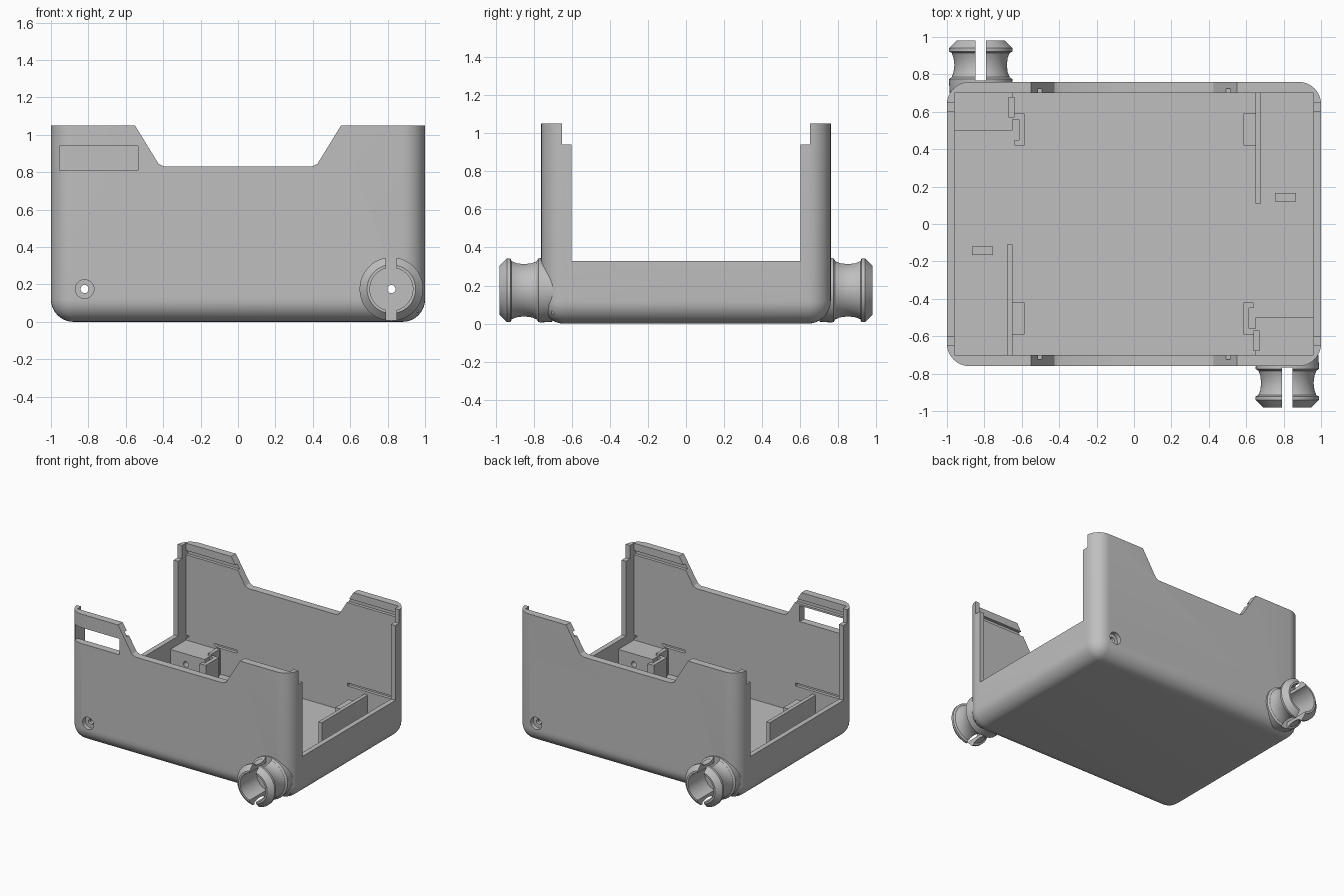
import bpy, bmesh, math
from mathutils import Matrix, Vector

if "Cube" in bpy.data.objects:
    bpy.data.objects.remove(bpy.data.objects["Cube"], do_unlink=True)

grey = bpy.data.materials.new("plain grey")
grey.use_nodes = True
grey.diffuse_color = (0.52, 0.52, 0.52, 1)
grey.node_tree.nodes["Principled BSDF"].inputs["Base Color"].default_value = (0.52, 0.52, 0.52, 1)


def finish(bm, name):
    bmesh.ops.recalc_face_normals(bm, faces=bm.faces)
    mesh = bpy.data.meshes.new(name)
    bm.to_mesh(mesh)
    bm.free()
    mesh.materials.append(grey)
    obj = bpy.data.objects.new(name, mesh)
    bpy.context.collection.objects.link(obj)
    return obj


def box(name, lo, hi, round_size=0, segments=1):
    """Box between two corners; every edge but the top rim may be rounded."""
    bm = bmesh.new()
    bmesh.ops.create_cube(bm, size=1)
    lo, hi = Vector(lo), Vector(hi)
    for v in bm.verts:
        v.co = (lo + hi) / 2 + v.co * (hi - lo)
    if round_size:
        edges = [e for e in bm.edges if min(v.co.z for v in e.verts) < hi.z - 0.001]
        bmesh.ops.bevel(bm, geom=edges, offset=round_size, segments=segments,
                        profile=0.5, affect='EDGES')
    return finish(bm, name)


def turned(name, profile, x, z, sign, sides=48):
    """Solid turned about a y axis; profile is (radius, distance along y)."""
    bm = bmesh.new()
    rings = [[bm.verts.new((x + r * math.cos(a), sign * y, z + r * math.sin(a)))
              for a in (2 * math.pi * i / sides for i in range(sides))]
             for r, y in profile]
    for a, b in zip(rings, rings[1:]):
        for i in range(sides):
            j = (i + 1) % sides
            bm.faces.new((a[i], a[j], b[j], b[i]))
    bm.faces.new(rings[0])
    bm.faces.new(rings[-1])
    return finish(bm, name)


def prism(name, points, depth):
    """Front outline extruded through the whole model along y."""
    bm = bmesh.new()
    face = bm.faces.new([bm.verts.new((x, -depth, z)) for x, z in points])
    new = bmesh.ops.extrude_face_region(bm, geom=[face])["geom"]
    bmesh.ops.translate(bm, vec=(0, 2 * depth, 0),
                        verts=[v for v in new if isinstance(v, bmesh.types.BMVert)])
    return finish(bm, name)


def cut(target, cutter):
    cutter.hide_render = True
    mod = target.modifiers.new("cut", 'BOOLEAN')
    mod.operation, mod.solver, mod.object = 'DIFFERENCE', 'EXACT', cutter
    bpy.context.view_layer.objects.active = target
    bpy.ops.object.modifier_apply(modifier=mod.name)
    bpy.data.objects.remove(cutter, do_unlink=True)


def pair(name, lo, hi):
    """Box plus its copy turned half way round the z axis."""
    first = box(name + "_front", lo, hi)
    second = box(name + "_back", lo, hi)
    second.data.transform(Matrix.Rotation(math.pi, 4, 'Z'))
    return [first, second]


AXIS_X, AXIS_Z = 0.82, 0.175

# Rounded tray, hollowed, with low sides and corner posts
shell = box("tray_shell", (-1, -0.76, 0), (1, 0.76, 1.05), 0.12, 10)
cut(shell, box("hollow", (-0.96, -0.70, 0.065), (0.96, 0.70, 1.2)))
cut(shell, box("side_opening", (-1.1, -0.60, 0.33), (1.1, 0.60, 1.2)))
cut(shell, box("post_step", (-1.1, -0.65, 0.94), (1.1, 0.65, 1.2)))

# Dip in the long walls
dip = [(-0.643, 1.2), (-0.425, 0.845), (-0.395, 0.83),
       (0.395, 0.83), (0.425, 0.845), (0.643, 1.2)]
cut(shell, prism("wall_dip", dip, 1))

# Window in the front tab
cut(shell, box("window", (-0.955, -0.9, 0.81), (-0.535, -0.6, 0.94)))

# Inside grooves under the tab rims and above the mounting blocks
for s in (-1, 1):
    ys = sorted((s * 0.6, s * 0.725))
    cut(shell, box("rim_groove", (-0.96, ys[0], 0.955), (0.96, ys[1], 0.99)))
    for x in (-0.96, 0.5):
        cut(shell, box("wall_groove", (x, ys[0], 0.275), (x + 0.46, ys[1], 0.30)))

# Slotted pegs
peg_profile = [(0.165, 0.70), (0.17, 0.775), (0.155, 0.785), (0.145, 0.81),
               (0.14, 0.85), (0.145, 0.89), (0.155, 0.915), (0.17, 0.922),
               (0.17, 0.94), (0.13, 0.98)]
pegs = []
for label, s in (("front", -1), ("back", 1)):
    x = -s * AXIS_X
    peg = turned(label + "_peg", peg_profile, x, AXIS_Z, s)
    cut(peg, turned("bore", [(0.115, 0.765), (0.115, 1.1)], x, AXIS_Z, s))
    ys = sorted((s * 0.768, s * 1.1))
    cut(peg, box("slot", (x - 0.028, ys[0], -0.1), (x + 0.028, ys[1], 0.5)))
    pegs.append(peg)
    # Recess for the screw head at the opposite end of the same wall
    cut(shell, turned("screw_recess", [(0.05, 0.725), (0.05, 0.9)], -x, AXIS_Z, s))

# Inner mounting blocks, brackets, partitions and small clips
blocks = pair("mount_block", (0.65, -0.705, 0.05), (0.965, -0.50, 0.26))
pair("block_bracket", (0.585, -0.59, 0.05), (0.652, -0.56, 0.26))
pair("block_bracket_lip", (0.585, -0.56, 0.05), (0.615, -0.42, 0.26))
pair("block_bracket_end", (0.61, -0.45, 0.05), (0.64, -0.42, 0.26))
pair("block_rib", (0.64, -0.68, 0.05), (0.67, -0.57, 0.28))
pair("partition", (-0.68, -0.705, 0.05), (-0.65, -0.11, 0.25))
pair("partition_bracket", (-0.652, -0.59, 0.05), (-0.585, -0.42, 0.23))
pair("floor_clip", (-0.865, -0.165, 0.05), (-0.755, -0.12, 0.13))

# Screw holes straight through
for obj in [shell] + pegs + blocks:
    for x in (-AXIS_X, AXIS_X):
        cut(obj, turned("screw_hole", [(0.022, -1.2), (0.022, 1.2)], x, AXIS_Z, 1, 20))

# Smooth rounds with crisp edges
for obj in [shell] + pegs:
    bpy.ops.object.select_all(action='DESELECT')
    obj.select_set(True)
    bpy.context.view_layer.objects.active = obj
    bpy.ops.object.shade_smooth_by_angle(angle=math.radians(30))
